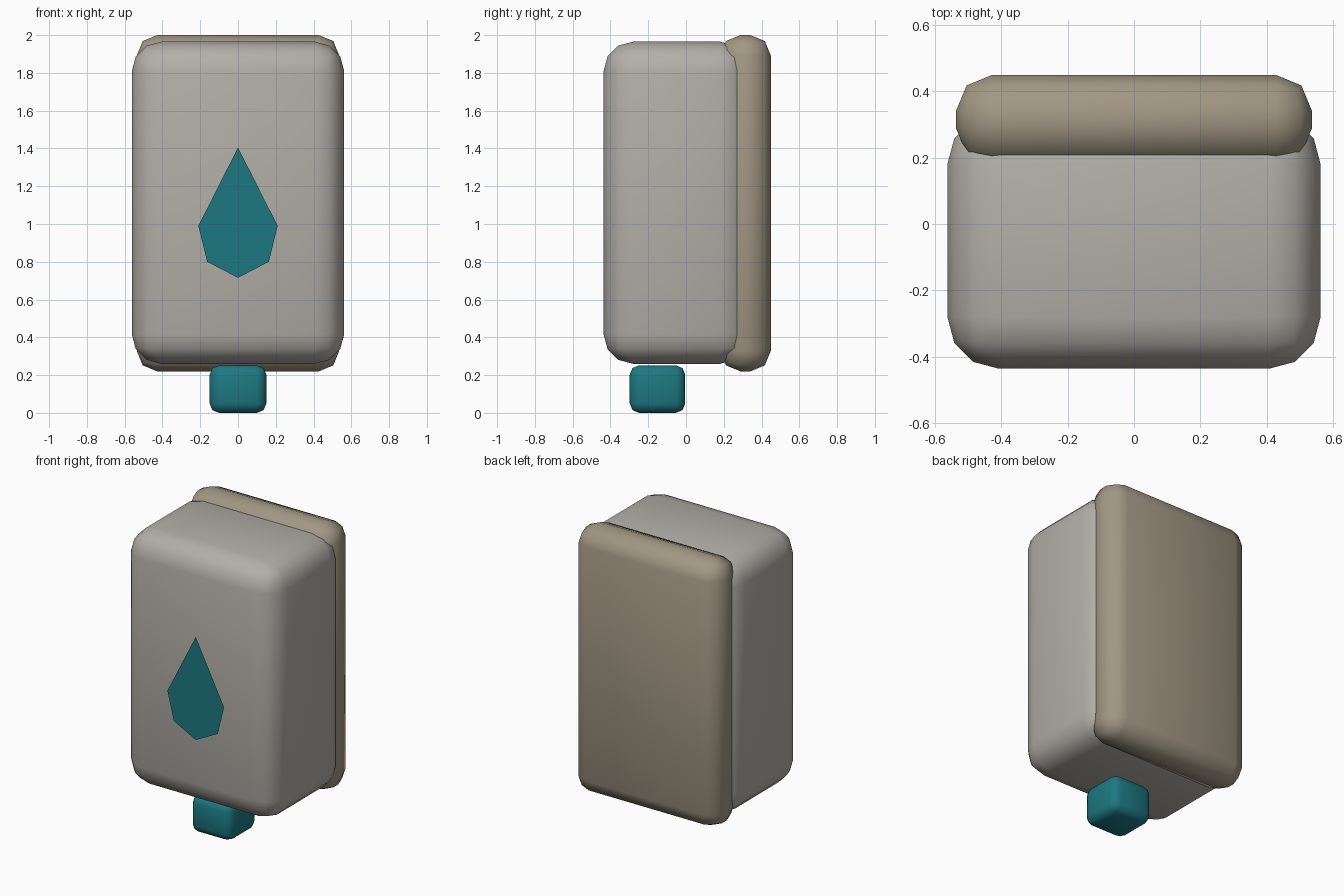
import bpy
import bmesh
import math

if "Cube" in bpy.data.objects:
    bpy.data.objects.remove(bpy.data.objects["Cube"])


def material(name, color):
    m = bpy.data.materials.new(name)
    m.diffuse_color = (*color, 1)
    m.use_nodes = True
    m.node_tree.nodes["Principled BSDF"].inputs["Base Color"].default_value = m.diffuse_color
    return m


shell_grey = material("shell_grey", (0.45, 0.43, 0.39))
plate_tan = material("plate_tan", (0.36, 0.31, 0.23))
teal = material("teal", (0.012, 0.19, 0.22))


def rounded_box(name, lo, hi, radius, segments, mat):
    bpy.ops.mesh.primitive_cube_add(size=1, location=[(a + b) / 2 for a, b in zip(lo, hi)])
    ob = bpy.context.object
    ob.name = name
    ob.scale = [b - a for a, b in zip(lo, hi)]
    bpy.ops.object.transform_apply(location=False, rotation=False, scale=True)
    bevel = ob.modifiers.new("rounding", 'BEVEL')
    bevel.width = radius
    bevel.segments = segments
    bevel.limit_method = 'NONE'
    bpy.ops.object.modifier_apply(modifier=bevel.name)
    bpy.ops.object.shade_smooth_by_angle(angle=math.radians(60))
    ob.data.materials.append(mat)
    return ob


# Main housing, wall plate behind it and nozzle below
rounded_box("housing", (-0.562, -0.436, 0.26), (0.562, 0.336, 1.965), 0.155, 3, shell_grey)
rounded_box("back_plate", (-0.536, 0.18, 0.22), (0.536, 0.449, 2.0), 0.108, 2, plate_tan)
rounded_box("nozzle", (-0.15, -0.298, 0.0), (0.15, -0.004, 0.252), 0.05, 2, teal)

# Flat droplet emblem just ahead of the housing
half = [(0.0, 1.405), (-0.21, 0.99), (-0.163, 0.80), (0.0, 0.715)]
outline = half + [(-x, z) for x, z in half[2:0:-1]]
bm = bmesh.new()
bm.faces.new([bm.verts.new((x, -0.447, z)) for x, z in outline])
mesh = bpy.data.meshes.new("droplet")
bm.to_mesh(mesh)
bm.free()
mesh.materials.append(teal)
bpy.context.collection.objects.link(bpy.data.objects.new("droplet", mesh))
